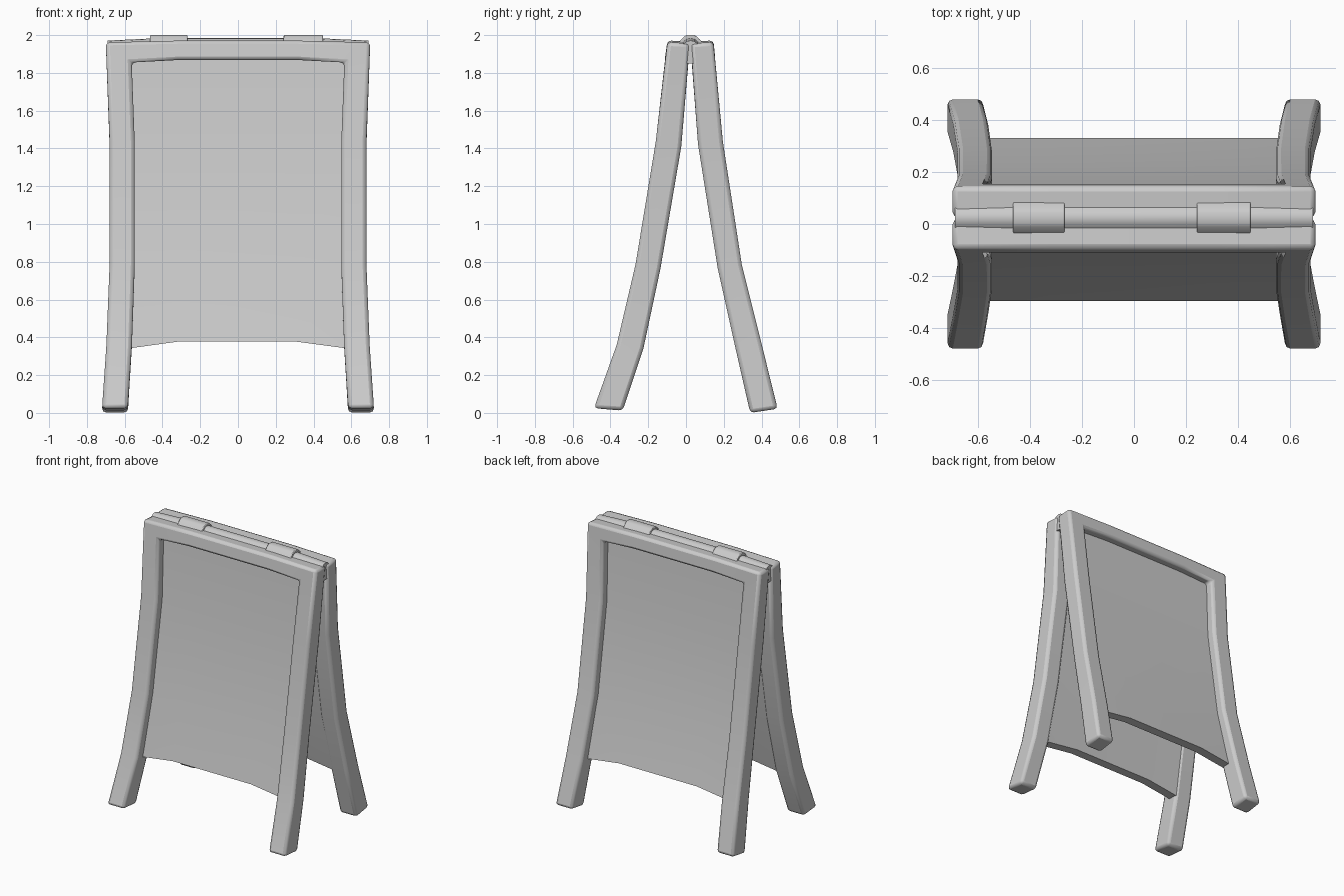
import bpy, bmesh

if "Cube" in bpy.data.objects:
    bpy.data.objects.remove(bpy.data.objects["Cube"])


def loft(name, rings, bevel=0.0):
    """Skin a row of equal-length closed rings, with both ends capped."""
    bm = bmesh.new()
    vr = [[bm.verts.new(p) for p in r] for r in rings]
    n = len(rings[0])
    for a, b in zip(vr, vr[1:]):
        for i in range(n):
            j = (i + 1) % n
            bm.faces.new((a[i], a[j], b[j], b[i]))
    bm.faces.new(vr[0])
    bm.faces.new(vr[-1])
    bmesh.ops.recalc_face_normals(bm, faces=bm.faces)
    me = bpy.data.meshes.new(name)
    bm.to_mesh(me)
    bm.free()
    ob = bpy.data.objects.new(name, me)
    bpy.context.collection.objects.link(ob)
    bpy.context.view_layer.objects.active = ob
    ob.select_set(True)
    if bevel:
        m = ob.modifiers.new("bevel", "BEVEL")
        m.width = bevel
        m.segments = 2
        m.limit_method = 'ANGLE'
        m.angle_limit = 0.7
    bpy.ops.object.shade_smooth_by_angle(angle=0.6)
    ob.select_set(False)
    return ob


# Leg widths per station, foot to shoulder: outer x, inner x
WIDTHS = [(0.72, 0.583), (0.697, 0.562), (0.68, 0.547), (0.68, 0.547)]
# Leg side profiles: outer y, outer z, inner y, inner z
FRONT = [(-0.487, 0.025, -0.335, 0.012), (-0.367, 0.36, -0.225, 0.343),
         (-0.267, 0.787, -0.135, 0.765), (-0.16, 1.437, -0.025, 1.41)]
BACK = [(0.485, 0.022, 0.34, 0.0), (0.404, 0.35, 0.258, 0.36),
        (0.295, 0.787, 0.168, 0.765), (0.195, 1.437, 0.064, 1.42)]


def frame(name, side, top_out, low_out, top_in, low_in):
    # One continuous leg - rail - leg frame with mitred corners
    half = []
    for (xo, xi), (yo, zo, yi, zi) in zip(WIDTHS, side):
        half.append([(-xo, yo, zo), (-xi, yo, zo), (-xi, yi, zi), (-xo, yi, zi)])
    for xo, xi, zt, zl in ((0.70, 0.563, 1.963, 1.855), (0.32, 0.32, 1.972, 1.868)):
        half.append([(-xo, top_out, zt), (-xi, low_out, zl),
                     (-xi, low_in, zl), (-xo, top_in, zt - 0.008)])
    mirrored = [[(-x, y, z) for x, y, z in r] for r in reversed(half)]
    loft(name + "_frame", half + mirrored, 0.02)

    # Board set between the middle and the inner face of the legs
    outer, inner = [], []
    for yo, zo, yi, zi in side[1:]:
        outer.append(((yo + yi) / 2, (zo + zi) / 2))
        inner.append((yi + (yo - yi) * 0.04, zi))
    outer.append(((low_out + low_in) / 2, 1.89))
    inner.append((low_in + (low_out - low_in) * 0.04, 1.89))
    rings = []
    for x, zb in ((-0.61, 0.337), (-0.32, 0.377), (0.31, 0.377), (0.61, 0.337)):
        prof = [(outer[0][0], zb)] + outer[1:] + inner[:0:-1] + [(inner[0][0], zb)]
        rings.append([(x, y, z) for y, z in prof])
    loft(name + "_board", rings)


frame("front", FRONT, -0.098, -0.113, 0.02, 0.013)
frame("back", BACK, 0.145, 0.156, 0.025, 0.03)

# Hinge rod along the top, closing the gap between the two rails
rod = [(-0.004, 1.85), (-0.022, 1.945), (-0.016, 1.966), (0.003, 1.981), (0.024, 1.985),
       (0.045, 1.981), (0.064, 1.966), (0.07, 1.945), (0.048, 1.85)]
loft("hinge_rod", [[(x, y, z - (d if z > 1.9 else 0)) for y, z in rod]
                   for x, d in ((-0.69, 0.014), (-0.4, 0), (0.4, 0), (0.69, 0.014))])

# Two hinge sleeves wrapped over the rod
sleeve = [(-0.036, 1.93), (-0.036, 1.964), (-0.012, 1.991), (0.004, 2.0),
          (0.044, 2.0), (0.06, 1.991), (0.085, 1.964), (0.085, 1.93)]
for name, x0, x1 in (("left", -0.466, -0.267), ("right", 0.242, 0.45)):
    loft(name + "_hinge_sleeve", [[(x, y, z) for y, z in sleeve] for x in (x0, x1)], 0.005)
